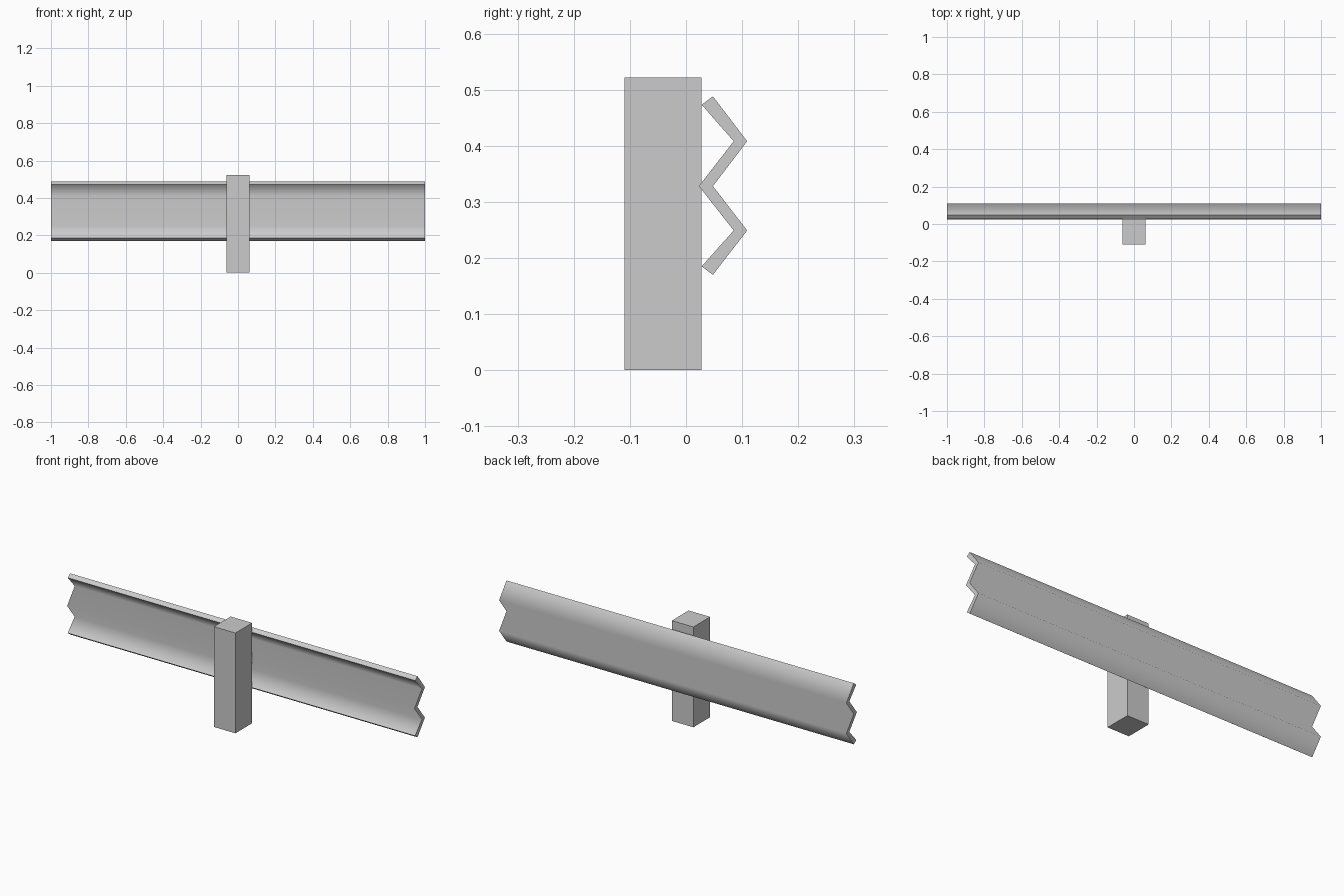
import bpy
import bmesh

cube = bpy.data.objects.get("Cube")
if cube:
    bpy.data.objects.remove(cube, do_unlink=True)

# Single flat metal colour
GREY = (0.6, 0.6, 0.6, 1.0)
metal = bpy.data.materials.new("grey_metal")
metal.use_nodes = True
metal.diffuse_color = GREY
metal.node_tree.nodes["Principled BSDF"].inputs["Base Color"].default_value = GREY


def extrude_profile(name, profile, half_width, smooth_folds=False):
    """Extrude a (y, z) outline along x, symmetric about x = 0."""
    bm = bmesh.new()
    cap = bm.faces.new([bm.verts.new((-half_width, y, z)) for y, z in profile])
    ext = bmesh.ops.extrude_face_region(bm, geom=[cap], use_keep_orig=True)
    moved = [v for v in ext["geom"] if isinstance(v, bmesh.types.BMVert)]
    bmesh.ops.translate(bm, verts=moved, vec=(2 * half_width, 0, 0))
    bmesh.ops.recalc_face_normals(bm, faces=bm.faces)
    if smooth_folds:
        rim = {profile[i] for i in (0, 4, 5, 9)}
        rim = {(round(y, 3), round(z, 3)) for y, z in rim}
        for f in bm.faces:
            f.smooth = len(f.verts) == 4
        # Outer rims and cut ends stay crisp, folds stay soft
        for e in bm.edges:
            a, b = e.verts
            lengthwise = abs(a.co.x - b.co.x) > half_width
            e.smooth = lengthwise and (round(a.co.y, 3), round(a.co.z, 3)) not in rim
    mesh = bpy.data.meshes.new(name)
    bm.to_mesh(mesh)
    bm.free()
    mesh.materials.append(metal)
    obj = bpy.data.objects.new(name, mesh)
    bpy.context.collection.objects.link(obj)
    return obj


# Post: square block standing in front of the rail
extrude_profile("post", [(-0.11, 0), (0.028, 0), (0.028, 0.522), (-0.11, 0.522)], 0.062)

# Rail: double-folded sheet, front outline downwards then back outline upwards
front = [(0.028, 0.473), (0.085, 0.408), (0.023, 0.328), (0.085, 0.249), (0.028, 0.185)]
back = [(0.048, 0.170), (0.109, 0.249), (0.048, 0.328), (0.109, 0.408), (0.048, 0.488)]
extrude_profile("guard_rail", front + back, 1.0, smooth_folds=True)
